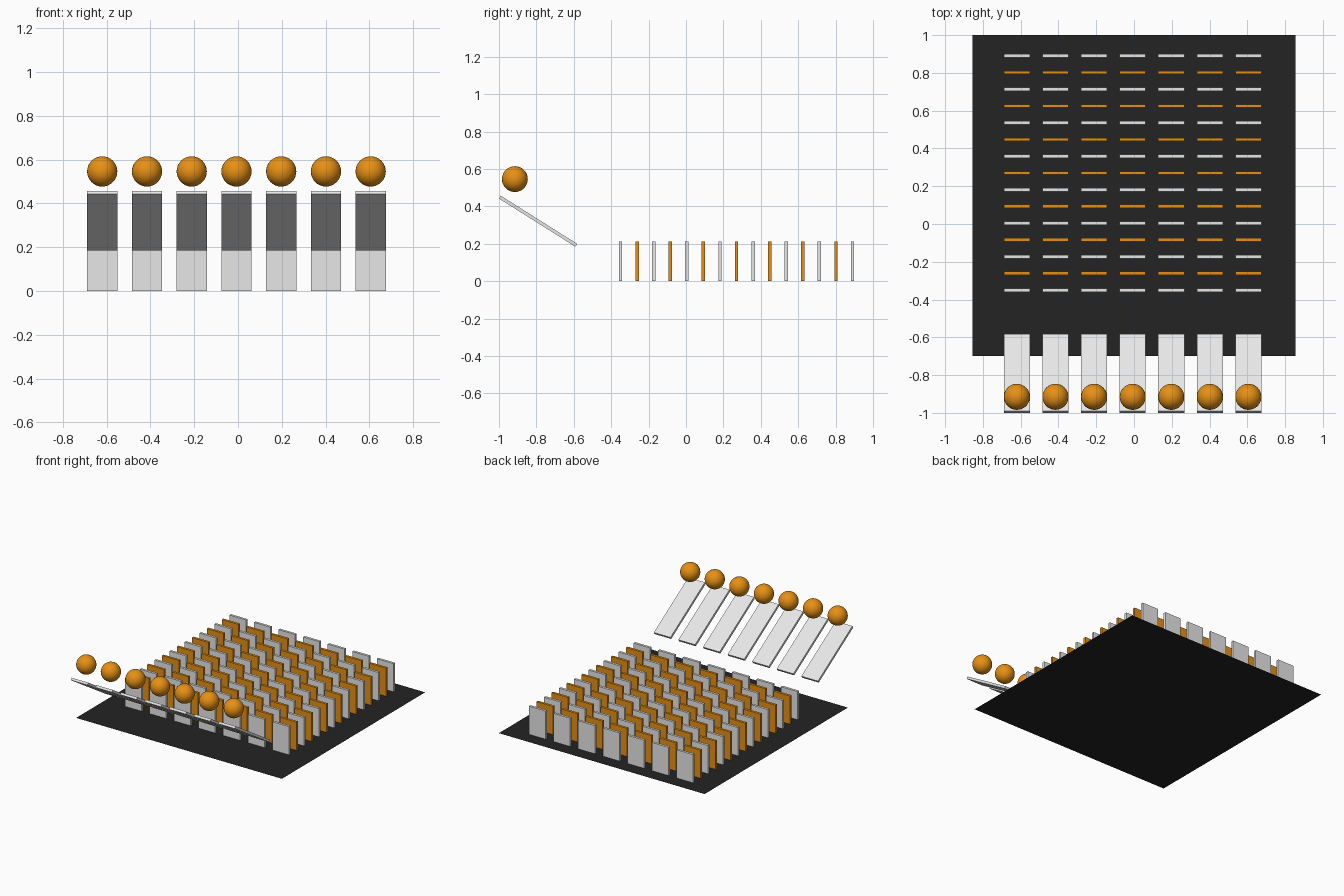
import bpy
import math

if "Cube" in bpy.data.objects:
    bpy.data.objects.remove(bpy.data.objects["Cube"])


def material(name, rgb):
    m = bpy.data.materials.new(name)
    m.diffuse_color = (*rgb, 1.0)
    m.use_nodes = True
    m.node_tree.nodes["Principled BSDF"].inputs["Base Color"].default_value = m.diffuse_color
    return m


WHITE = material("white", (0.80, 0.80, 0.80))
ORANGE = material("orange", (0.80, 0.28, 0.007))
BLACK = material("black", (0.017, 0.017, 0.017))


def box(name, centre, size, mat, tilt=0.0):
    bpy.ops.mesh.primitive_cube_add(size=1, location=centre)
    ob = bpy.context.object
    ob.name = name
    ob.scale = size
    ob.rotation_euler.x = tilt
    ob.data.materials.append(mat)
    return ob


# Flat floor sheet
bpy.ops.mesh.primitive_plane_add(size=1, location=(0, 0.15, 0))
floor = bpy.context.object
floor.name = "floor"
floor.scale = (1.71, 1.70, 1)
floor.data.materials.append(BLACK)

WIDTH, THICK, HEIGHT = 0.138, 0.018, 0.212

for col in range(7):
    x = -0.62 + col * 0.2043

    # Lane of standing dominoes, alternating white and orange
    for row in range(15):
        y = -0.35 + row * 0.0886
        box(f"domino_{col}_{row}", (x, y, HEIGHT / 2 + 0.001),
            (WIDTH, THICK, HEIGHT), ORANGE if row % 2 else WHITE)

    # Tilted ramp sloping down toward the dominoes
    box(f"ramp_{col}", (x, -0.791, 0.321), (WIDTH, 0.483, THICK),
        WHITE, math.radians(-32.2))

    # Ball above the top of the ramp
    bpy.ops.mesh.primitive_uv_sphere_add(
        segments=32, ring_count=16, radius=0.069, location=(x, -0.915, 0.546))
    ball = bpy.context.object
    ball.name = f"ball_{col}"
    ball.data.materials.append(ORANGE)
    bpy.ops.object.shade_smooth()
